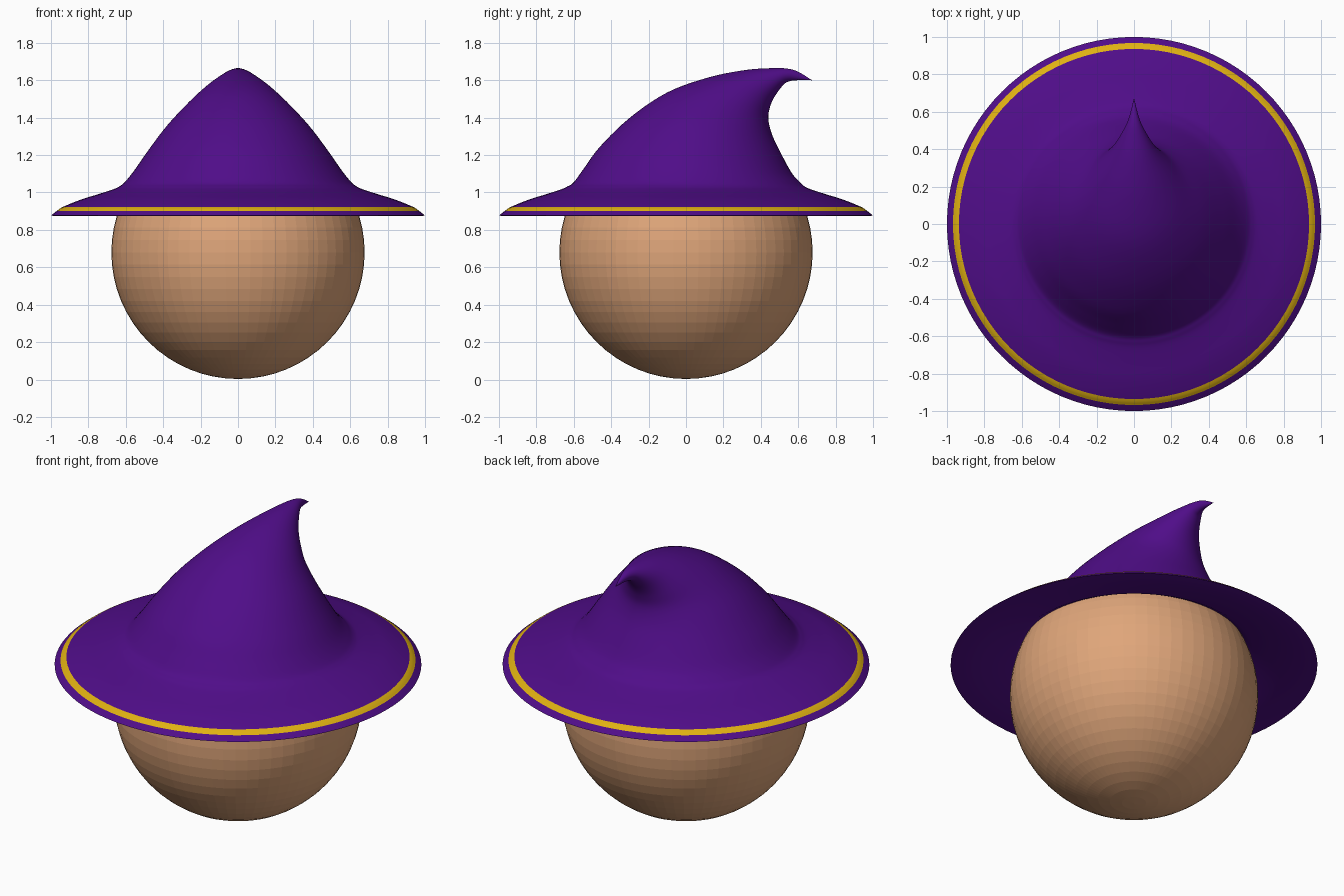
import bpy, bmesh, math

if "Cube" in bpy.data.objects:
    bpy.data.objects.remove(bpy.data.objects["Cube"])


def material(name, rgb):
    m = bpy.data.materials.new(name)
    m.diffuse_color = (*rgb, 1.0)
    m.use_nodes = True
    m.node_tree.nodes["Principled BSDF"].inputs["Base Color"].default_value = m.diffuse_color
    return m


purple = material("purple felt", (0.080, 0.004, 0.250))
gold = material("gold band", (0.74, 0.44, 0.006))
skin = material("tan skin", (0.74, 0.38, 0.195))

SEGMENTS = 96
STEPS = 5


def spline(rows):
    """Smooth Catmull-Rom curve through rows of values."""
    out = []
    for i in range(len(rows) - 1):
        p0, p1 = rows[max(i - 1, 0)], rows[i]
        p2, p3 = rows[i + 1], rows[min(i + 2, len(rows) - 1)]
        for s in range(STEPS):
            t = s / STEPS
            out.append([0.5 * (2 * b + (c - a) * t + (2 * a - 5 * b + 4 * c - d) * t * t
                               + (3 * b - a - 3 * c + d) * t ** 3)
                        for a, b, c, d in zip(p0, p1, p2, p3)])
    out.append(list(rows[-1]))
    return out


def loft(name, rows, mats, gold_rows=(), flip=False):
    """Skin elliptical rings given as (front y, front z, back y, back z, half width)."""
    bm = bmesh.new()
    rings = []
    for ya, za, yb, zb, w in rows:
        ring = []
        for j in range(SEGMENTS):
            a = 2 * math.pi * j / SEGMENTS
            s = math.sin(a)
            ring.append(bm.verts.new((w * math.cos(a),
                                      (ya + yb) / 2 + (yb - ya) / 2 * s,
                                      (za + zb) / 2 + (zb - za) / 2 * s)))
        rings.append(ring)
    for i in range(len(rings) - 1):
        for j in range(SEGMENTS):
            k = (j + 1) % SEGMENTS
            vs = [rings[i][j], rings[i][k], rings[i + 1][k], rings[i + 1][j]]
            f = bm.faces.new(vs[::-1] if flip else vs)
            f.smooth = True
            f.material_index = 1 if i in gold_rows else 0
    bmesh.ops.remove_doubles(bm, verts=rings[-1], dist=0.0005)
    me = bpy.data.meshes.new(name)
    bm.to_mesh(me)
    bm.free()
    for m in mats:
        me.materials.append(m)
    ob = bpy.data.objects.new(name, me)
    bpy.context.collection.objects.link(ob)
    return ob


def circle_rows(profile):
    return [(-r, z, r, z, r) for r, z in profile]


# Hat: round brim, then rings that lean back into a hooked tip
brim = circle_rows([(1.0, 0.877), (0.968, 0.902), (0.936, 0.923), (0.84, 0.962),
                    (0.75, 0.99), (0.67, 1.016), (0.635, 1.032)])
crown = [
    (-0.60, 1.055, 0.607, 1.057, 0.605),
    (-0.545, 1.130, 0.565, 1.105, 0.555),
    (-0.460, 1.245, 0.510, 1.205, 0.480),
    (-0.300, 1.400, 0.460, 1.310, 0.380),
    (-0.100, 1.535, 0.440, 1.395, 0.272),
    (0.120, 1.615, 0.450, 1.460, 0.185),
    (0.320, 1.655, 0.475, 1.515, 0.112),
    (0.475, 1.665, 0.520, 1.575, 0.058),
    (0.556, 1.660, 0.548, 1.593, 0.033),
    (0.610, 1.640, 0.590, 1.600, 0.018),
    (0.674, 1.600, 0.674, 1.600, 0.0),
]
loft("pointed_hat", spline(brim + crown), [purple, gold],
     gold_rows=range(STEPS, 2 * STEPS))

# Underside of the brim, running into the head
loft("brim_underside", circle_rows([(1.0, 0.877), (0.99, 0.875), (0.82, 0.925), (0.65, 0.95),
                                    (0.625, 0.965), (0.56, 1.0)]), [purple], flip=True)

# Head: faceted ball
bpy.ops.mesh.primitive_uv_sphere_add(segments=64, ring_count=32, radius=0.677,
                                     location=(0, 0, 0.68))
head = bpy.context.object
head.name = "head"
head.data.materials.append(skin)
